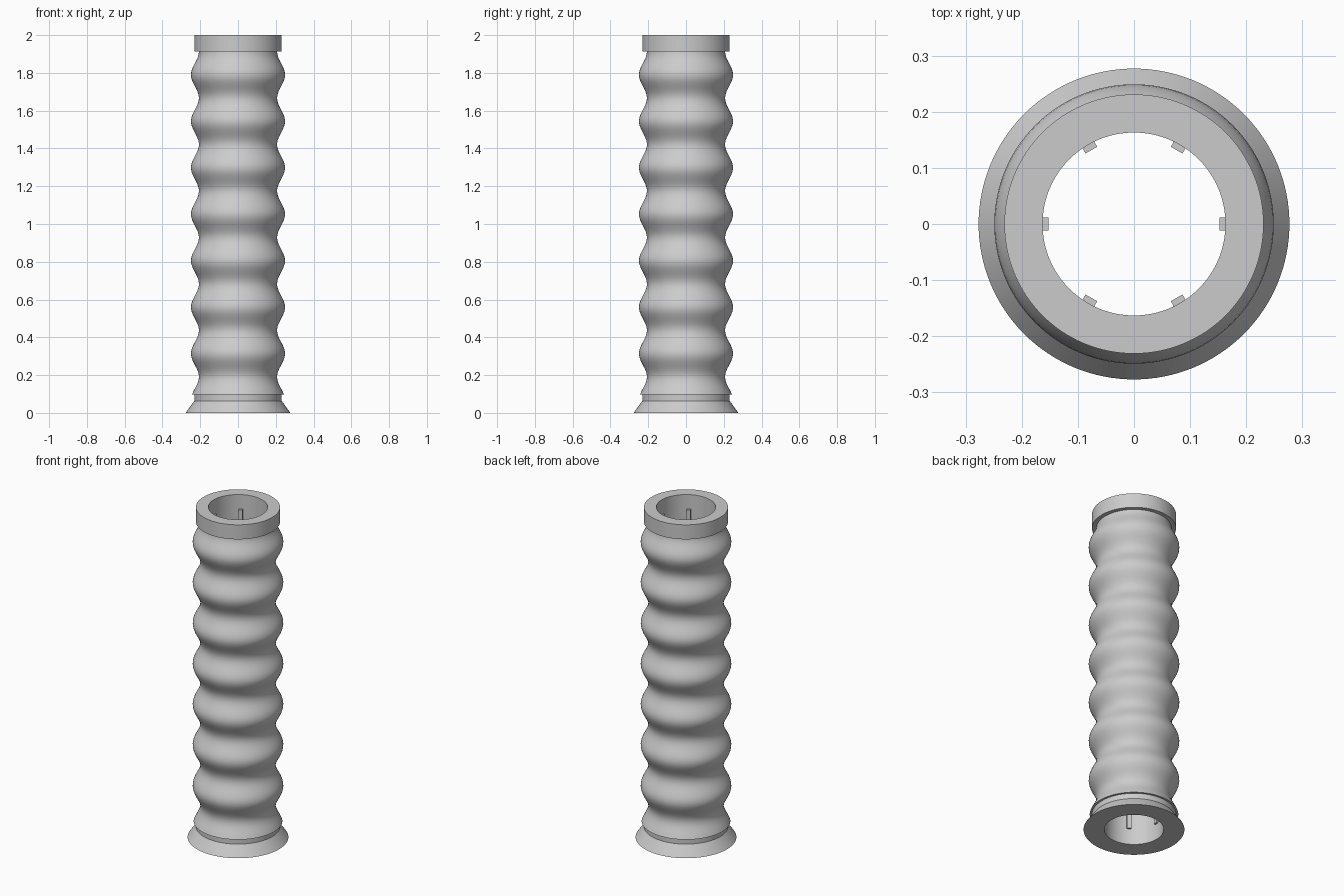
import bpy, bmesh, math
from mathutils import Matrix, Vector

cube = bpy.data.objects.get("Cube")
if cube:
    bpy.data.objects.remove(cube, do_unlink=True)

SEGMENTS = 128
BORE = 0.163          # inner radius shared by all sections
LOW, HIGH = 0.097, 1.912   # ends of the corrugated section
PITCH = 0.246
TOP_PEAK = 1.79

grey = bpy.data.materials.new("plain grey")
colour = (0.6, 0.6, 0.6, 1.0)
grey.use_nodes = True
grey.diffuse_color = colour
grey.node_tree.nodes["Principled BSDF"].inputs["Base Color"].default_value = colour


def finish(name, bm):
    """Turn a bmesh into a named grey object."""
    bmesh.ops.recalc_face_normals(bm, faces=bm.faces)
    mesh = bpy.data.meshes.new(name)
    bm.to_mesh(mesh)
    bm.free()
    mesh.materials.append(grey)
    obj = bpy.data.objects.new(name, mesh)
    bpy.context.collection.objects.link(obj)
    return obj


def lathe(name, profile):
    """Spin a closed (radius, height) profile around z, smooth with sharp rims."""
    bm = bmesh.new()
    verts = [bm.verts.new((r, 0, z)) for r, z in profile]
    edges = [bm.edges.new((a, b)) for a, b in zip(verts, verts[1:] + verts[:1])]
    bmesh.ops.spin(bm, geom=verts + edges, cent=(0, 0, 0), axis=(0, 0, 1),
                   angle=math.tau, steps=SEGMENTS, use_merge=True)
    bmesh.ops.remove_doubles(bm, verts=bm.verts, dist=1e-5)
    obj = finish(name, bm)
    bpy.ops.object.select_all(action="DESELECT")
    obj.select_set(True)
    bpy.context.view_layer.objects.active = obj
    bpy.ops.object.shade_smooth_by_angle(angle=math.radians(30))
    return obj


def wave(z):
    return 0.228 + 0.021 * math.cos(math.tau * (z - TOP_PEAK) / PITCH)


# Corrugated tube: rounded rings outside, straight bore inside
steps = 120
heights = [LOW + (HIGH - LOW) * i / steps for i in range(steps + 1)]
lathe("corrugated_tube",
      [(BORE, LOW)] + [(wave(z), z) for z in heights] + [(BORE, HIGH)])

# Plain collar at the top
lathe("top_collar", [(BORE, HIGH), (0.231, HIGH), (0.231, 2.0), (BORE, 2.0)])

# Flared foot with a short straight neck
lathe("flared_base", [(BORE, 0), (0.277, 0), (0.231, 0.064),
                      (0.231, LOW), (BORE, LOW)])

# Six guide ribs along the bore
for i in range(6):
    bm = bmesh.new()
    bmesh.ops.create_cube(bm, size=1)
    bmesh.ops.scale(bm, vec=Vector((0.018, 0.024, HIGH - LOW)), verts=bm.verts)
    bmesh.ops.translate(bm, vec=(0.161, 0, (HIGH + LOW) / 2), verts=bm.verts)
    bmesh.ops.rotate(bm, cent=(0, 0, 0), verts=bm.verts,
                     matrix=Matrix.Rotation(math.tau * i / 6, 3, "Z"))
    finish(f"guide_rib_{i + 1}", bm)
